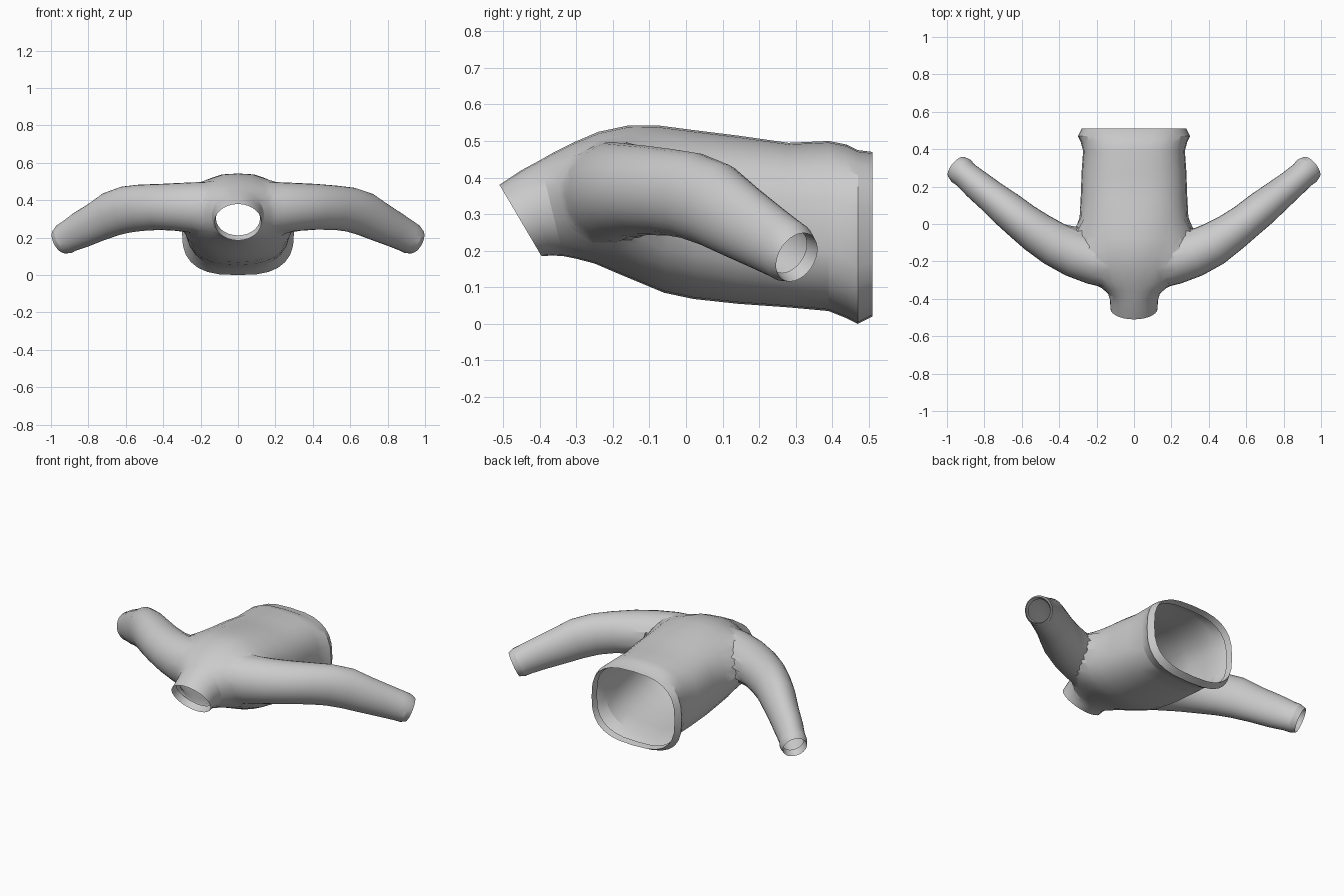
import bpy, bmesh, math, random
from mathutils import Vector

if "Cube" in bpy.data.objects:
    bpy.data.objects.remove(bpy.data.objects["Cube"])

random.seed(4)
SIDES = 28


def power(c, e):
    return math.copysign(abs(c) ** e, c)


def ring(center, side, up, e=1.0):
    """Superellipse ring spanned by two half-axis vectors."""
    out = []
    for i in range(SIDES):
        a = 2 * math.pi * i / SIDES
        out.append(center + side * power(math.cos(a), e) + up * power(math.sin(a), e))
    return out


def loft(name, rings):
    """Closed tube skinned through the rings."""
    bm = bmesh.new()
    loops = [[bm.verts.new(p) for p in r] for r in rings]
    for a, b in zip(loops, loops[1:]):
        for i in range(SIDES):
            j = (i + 1) % SIDES
            bm.faces.new((a[i], a[j], b[j], b[i]))
    bm.faces.new(loops[0])
    bm.faces.new(loops[-1])
    bmesh.ops.recalc_face_normals(bm, faces=bm.faces)
    mesh = bpy.data.meshes.new(name)
    bm.to_mesh(mesh)
    bm.free()
    obj = bpy.data.objects.new(name, mesh)
    bpy.context.collection.objects.link(obj)
    return obj


# Body: top (y, z), bottom (y, z), half width, squareness
body = [
    (.51, .47, .51, .02, .28, .72), (.47, .475, .47, .0, .30, .72),
    (.44, .49, .44, .015, .285, .74), (.39, .50, .39, .035, .272, .76),
    (.28, .495, .28, .045, .28, .78), (.14, .515, .14, .055, .285, .8),
    (.02, .53, .02, .068, .292, .82), (-.08, .543, -.06, .085, .305, .85),
    (-.16, .542, -.12, .11, .31, .9), (-.24, .525, -.18, .135, .295, 1),
    (-.31, .495, -.25, .165, .25, 1), (-.36, .47, -.30, .178, .185, 1),
    (-.40, .447, -.335, .185, .14, 1), (-.45, .42, -.365, .187, .128, 1),
    (-.51, .38, -.395, .185, .126, 1),
]
rings = []
for yt, zt, yb, zb, w, e in body:
    top, low = Vector((0, yt, zt)), Vector((0, yb, zb))
    rings.append(ring((top + low) / 2, Vector((w, 0, 0)), (top - low) / 2, e))
jacket = loft("jacket_shell", rings)

# Sleeves: centre x, y, z, half width, half height
sleeve = [
    (.06, -.215, .36, .11, .13), (.20, -.205, .36, .13, .14),
    (.32, -.165, .365, .13, .13), (.42, -.11, .365, .118, .122),
    (.52, -.045, .36, .107, .12), (.60, .015, .35, .10, .122),
    (.68, .08, .325, .095, .118), (.76, .145, .282, .088, .108),
    (.84, .21, .242, .08, .098), (.90, .262, .21, .074, .088),
    (.925, .285, .195, .078, .085), (.947, .303, .182, .069, .073),
]
for sx, name in ((1, "right_sleeve"), (-1, "left_sleeve")):
    pts = [Vector((sx * p[0], p[1], p[2])) for p in sleeve]
    rings = []
    for i, p in enumerate(pts):
        d = (pts[min(i + 1, len(pts) - 1)] - pts[max(i - 1, 0)]).normalized()
        side = d.cross(Vector((0, 0, 1))).normalized()
        up = side.cross(d)
        k = random.uniform(.97, 1.04) if 3 < i < 10 else 1
        rings.append(ring(p, side * sleeve[i][3] * k, up * sleeve[i][4] * k))
    tube = loft(name, rings)
    mod = jacket.modifiers.new(name, 'BOOLEAN')
    mod.operation, mod.solver, mod.object = 'UNION', 'EXACT', tube
    tube.hide_render = True

# Bake the union and drop the helper tubes
deps = bpy.context.evaluated_depsgraph_get()
mesh = bpy.data.meshes.new_from_object(jacket.evaluated_get(deps))
jacket.modifiers.clear()
jacket.data = mesh
for o in list(bpy.data.objects):
    if o != jacket:
        bpy.data.objects.remove(o)

# Soften the shoulder joins, then open hem, collar and cuffs with folded-in edges
bm = bmesh.new()
bm.from_mesh(mesh)
bmesh.ops.remove_doubles(bm, verts=bm.verts, dist=.004)
joint = [v for v in bm.verts if .12 < abs(v.co.x) < .42 and -.36 < v.co.y < .08]
for _ in range(3):
    bmesh.ops.smooth_vert(bm, verts=joint, factor=.4,
                          use_axis_x=True, use_axis_y=True, use_axis_z=True)
caps = [f for f in bm.faces if len(f.verts) > 20]
bmesh.ops.inset_individual(bm, faces=caps, thickness=.008, depth=-.04)
bmesh.ops.delete(bm, geom=caps, context='FACES')
bm.to_mesh(mesh)
bm.free()

bpy.context.view_layer.objects.active = jacket
jacket.select_set(True)
bpy.ops.object.shade_smooth_by_angle(angle=math.radians(20))
